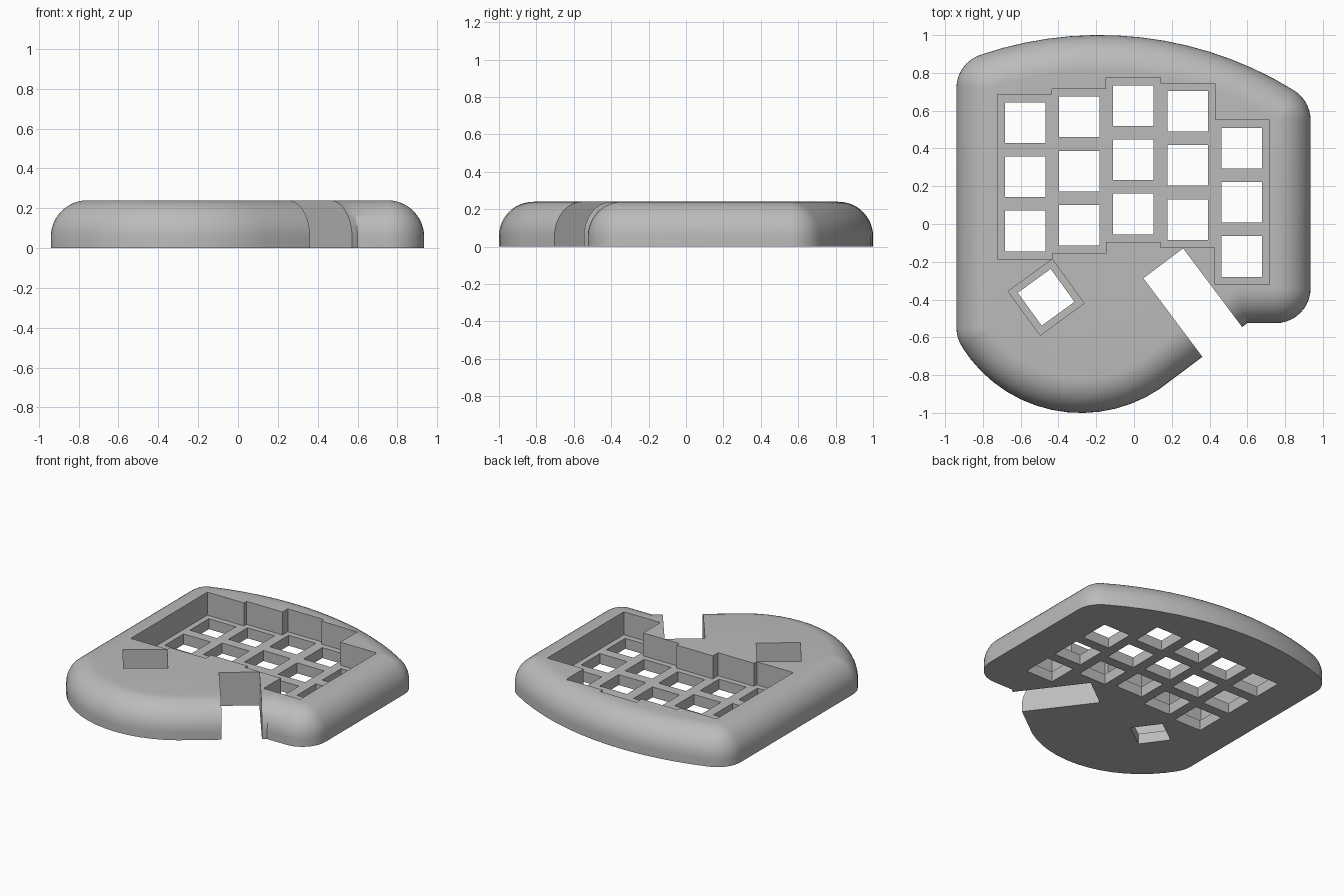
import bpy, bmesh, math
from mathutils import Vector, Matrix

cube = bpy.data.objects.get("Cube")
if cube:
    bpy.data.objects.remove(cube, do_unlink=True)

HEIGHT, ROUND, FLOOR = 0.24, 0.185, 0.075
PITCH, KEY_HOLE = 0.287, 0.215

grey = bpy.data.materials.new("case_grey")
grey.use_nodes = True
grey.diffuse_color = (0.5, 0.5, 0.5, 1)
grey.node_tree.nodes["Principled BSDF"].inputs["Base Color"].default_value = (0.5, 0.5, 0.5, 1)


def make_object(name, bm):
    bmesh.ops.recalc_face_normals(bm, faces=bm.faces)
    mesh = bpy.data.meshes.new(name)
    bm.to_mesh(mesh)
    bm.free()
    mesh.materials.append(grey)
    obj = bpy.data.objects.new(name, mesh)
    bpy.context.collection.objects.link(obj)
    return obj


def arc(a, b, c, steps):
    """Points on the circle from a through b to c, the short way round."""
    a, b, c = Vector(a), Vector(b), Vector(c)
    d = 2 * (a.x * (b.y - c.y) + b.x * (c.y - a.y) + c.x * (a.y - b.y))
    aa, bb, cc = a.dot(a), b.dot(b), c.dot(c)
    mid = Vector(((aa * (b.y - c.y) + bb * (c.y - a.y) + cc * (a.y - b.y)) / d,
                  (aa * (c.x - b.x) + bb * (a.x - c.x) + cc * (b.x - a.x)) / d))
    start = a - mid
    turn = -start.angle_signed(c - mid)
    return [mid + Matrix.Rotation(turn * i / steps, 2) @ start for i in range(steps + 1)]


def loft(bm, rings):
    loops = [[bm.verts.new(p) for p in ring] for ring in rings]
    n = len(loops[0])
    for low, high in zip(loops, loops[1:]):
        for i in range(n):
            j = (i + 1) % n
            bm.faces.new((low[i], low[j], high[j], high[i]))
    bm.faces.new(loops[0][::-1])
    bm.faces.new(loops[-1])


def box(bm, x, y, size_x, size_y, z0, z1, angle=0):
    m = (Matrix.Translation((x, y, (z0 + z1) / 2)) @ Matrix.Rotation(angle, 4, "Z")
         @ Matrix.Diagonal((size_x, size_y, z1 - z0, 1)))
    bmesh.ops.create_cube(bm, size=1, matrix=m)


# Flat top outline, counter-clockwise
outline = arc((-0.755, -0.55), (-0.27, -0.815), (0.03, -0.721), 14)
outline += [Vector((0.538, -0.34)), Vector((0.75, -0.34))]
outline += arc((0.75, 0.55), (-0.15, 0.815), (-0.755, 0.72), 14)

# Outward directions at each outline point, fanned at convex corners
spread = []
for i, p in enumerate(outline):
    e0 = (p - outline[i - 1]).normalized()
    e1 = (outline[(i + 1) % len(outline)] - p).normalized()
    n0, n1 = Vector((e0.y, -e0.x)), Vector((e1.y, -e1.x))
    turn = math.atan2(e0.x * e1.y - e0.y * e1.x, e0.dot(e1))
    if turn < 0.12:
        m = (n0 + n1).normalized()
        spread.append((p, m / m.dot(n0)))
    else:
        steps = max(1, round(turn / 0.15))
        for k in range(steps + 1):
            spread.append((p, Matrix.Rotation(turn * k / steps, 2) @ n0))

# Case body with a rounded upper edge
levels = [(0, ROUND)]
for k in range(13):
    t = math.pi / 2 * k / 12
    levels.append((HEIGHT - ROUND + ROUND * math.sin(t), ROUND * math.cos(t)))
bm = bmesh.new()
loft(bm, [[(*(p + n * d), z) for p, n in spread] for z, d in levels])
bmesh.ops.remove_doubles(bm, verts=bm.verts, dist=0.0005)
bmesh.ops.dissolve_degenerate(bm, edges=bm.edges, dist=0.0001)
case = make_object("keyboard_case", bm)

# Key columns: centre x, centre y
columns = [(-0.576, 0.25), (-0.29, 0.28), (-0.004, 0.34), (0.285, 0.31), (0.571, 0.115)]
thumb = (-0.465, -0.388)
thumb_angle = math.radians(36)

# Stepped key well and square thumb well
edges = [columns[0][0] - 0.147]
edges += [(a[0] + b[0]) / 2 for a, b in zip(columns, columns[1:])] + [columns[-1][0] + 0.147]
lower, upper = [], []
for (x, y), x0, x1 in zip(columns, edges, edges[1:]):
    lower += [(x0, y - 0.435), (x1, y - 0.435)]
    upper += [(x0, y + 0.435), (x1, y + 0.435)]
well = lower + upper[::-1]
bm = bmesh.new()
loft(bm, [[(x, y, z) for x, y in well] for z in (FLOOR, 0.4)])
wells = make_object("well_cutter", bm)
bm = bmesh.new()
box(bm, *thumb, 0.288, 0.288, FLOOR, 0.4, thumb_angle)
thumb_well = make_object("thumb_well_cutter", bm)

# Switch holes through the floor
bm = bmesh.new()
for x, y in columns:
    for row in (-1, 0, 1):
        box(bm, x, y + row * PITCH, KEY_HOLE, KEY_HOLE, -0.1, FLOOR + 0.05)
box(bm, *thumb, KEY_HOLE, KEY_HOLE, -0.1, FLOOR + 0.05, thumb_angle)
holes = make_object("switch_hole_cutter", bm)

# Slanted open notch at the front edge
inner = Vector((0.155, -0.208))
along = Vector((0.6, -0.8))
centre = inner + along * 0.4
bm = bmesh.new()
box(bm, centre.x, centre.y, 0.8, 0.263, -0.1, 0.4, math.atan2(along.y, along.x))
notch = make_object("notch_cutter", bm)

bpy.context.view_layer.objects.active = case
for cutter in (wells, thumb_well, holes, notch):
    cutter.hide_render = True
    mod = case.modifiers.new(cutter.name, "BOOLEAN")
    mod.operation, mod.solver, mod.object = "DIFFERENCE", "EXACT", cutter
    bpy.ops.object.modifier_apply(modifier=mod.name)
    bpy.data.objects.remove(cutter, do_unlink=True)

# Smooth rounded edge, crisp cuts
bpy.ops.object.select_all(action="DESELECT")
case.select_set(True)
bpy.ops.object.shade_smooth_by_angle(angle=math.radians(30))
